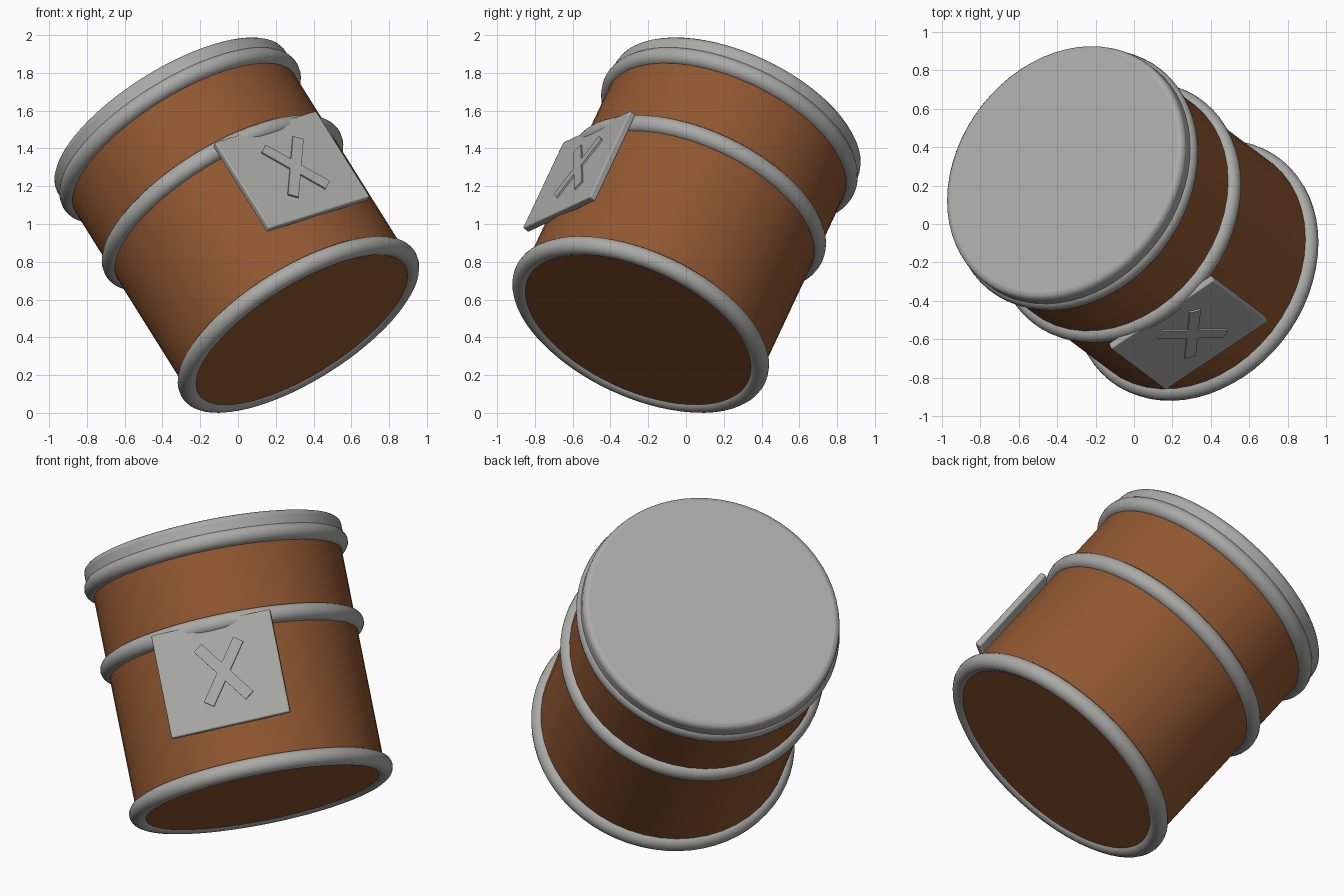
import bpy, bmesh, math
from mathutils import Matrix, Vector

cube = bpy.data.objects.get("Cube")
if cube:
    bpy.data.objects.remove(cube, do_unlink=True)


def make_material(name, rgb):
    m = bpy.data.materials.new(name)
    m.use_nodes = True
    m.diffuse_color = (*rgb, 1)
    m.node_tree.nodes["Principled BSDF"].inputs["Base Color"].default_value = (*rgb, 1)
    return m


wood = make_material("brown wood", (0.28, 0.095, 0.03))
metal = make_material("grey metal", (0.40, 0.40, 0.385))

# Tilted frame: local z runs up the barrel, local -y faces the plaque
up = Vector((-0.493, 0.37, 0.787)).normalized()
side = Vector((0.803, 0.539, 0.256))
side = (side - up * side.dot(up)).normalized()
back = up.cross(side)
tilt = Matrix((side, back, up)).transposed().to_4x4()
tilt.translation = (0.32, -0.24, 0.468)


def finish(name, bm, material, bevel=0):
    bmesh.ops.recalc_face_normals(bm, faces=bm.faces)
    mesh = bpy.data.meshes.new(name)
    bm.to_mesh(mesh)
    bm.free()
    ob = bpy.data.objects.new(name, mesh)
    bpy.context.collection.objects.link(ob)
    mesh.materials.append(material)
    ob.matrix_world = tilt
    if bevel:
        mod = ob.modifiers.new("rounded edges", 'BEVEL')
        mod.width = bevel
        mod.segments = 3
    bpy.ops.object.select_all(action='DESELECT')
    ob.select_set(True)
    bpy.context.view_layer.objects.active = ob
    bpy.ops.object.shade_smooth_by_angle(angle=math.radians(35))
    return ob


def cylinder(name, radius, low, high, sides, material, bevel=0):
    bm = bmesh.new()
    bmesh.ops.create_cone(bm, cap_ends=True, segments=sides, radius1=radius,
                          radius2=radius, depth=high - low,
                          matrix=Matrix.Translation((0, 0, (low + high) / 2)))
    finish(name, bm, material, bevel)


def hoop(name, height, radius=0.678, tube=0.05, sides=64, rim=16):
    bm = bmesh.new()
    rings = []
    for i in range(sides):
        a = math.tau * i / sides
        ring = []
        for j in range(rim):
            b = math.tau * j / rim
            r = radius + tube * math.cos(b)
            ring.append(bm.verts.new((r * math.cos(a), r * math.sin(a),
                                      height + tube * math.sin(b))))
        rings.append(ring)
    for i in range(sides):
        p, q = rings[i], rings[(i + 1) % sides]
        for j in range(rim):
            k = (j + 1) % rim
            bm.faces.new((p[j], q[j], q[k], p[k]))
    finish(name, bm, metal)


def plate(name, size, centre, angle=0, bevel=0):
    bm = bmesh.new()
    bmesh.ops.create_cube(bm, size=1, matrix=Matrix.Translation(centre)
                          @ Matrix.Rotation(angle, 4, 'Y')
                          @ Matrix.Diagonal((*size, 1)))
    finish(name, bm, metal, bevel)


# Barrel body and lid
cylinder("barrel_body", 0.685, -0.036, 1.3, 48, wood)
cylinder("barrel_lid", 0.71, 1.27, 1.39, 64, metal, 0.03)

# Hoops around the body
for name, height in (("bottom_hoop", 0), ("middle_hoop", 0.815), ("top_hoop", 1.27)):
    hoop(name, height)

# Plaque on the front with two raised crossed bars
plate("plaque", (0.664, 0.04, 0.579), (0, -0.69, 0.536), bevel=0.008)
for name, sign in (("cross_bar_rising", -1), ("cross_bar_falling", 1)):
    plate(name, (0.39, 0.02, 0.06), (0.02, -0.71, 0.541), sign * math.radians(54.4))
